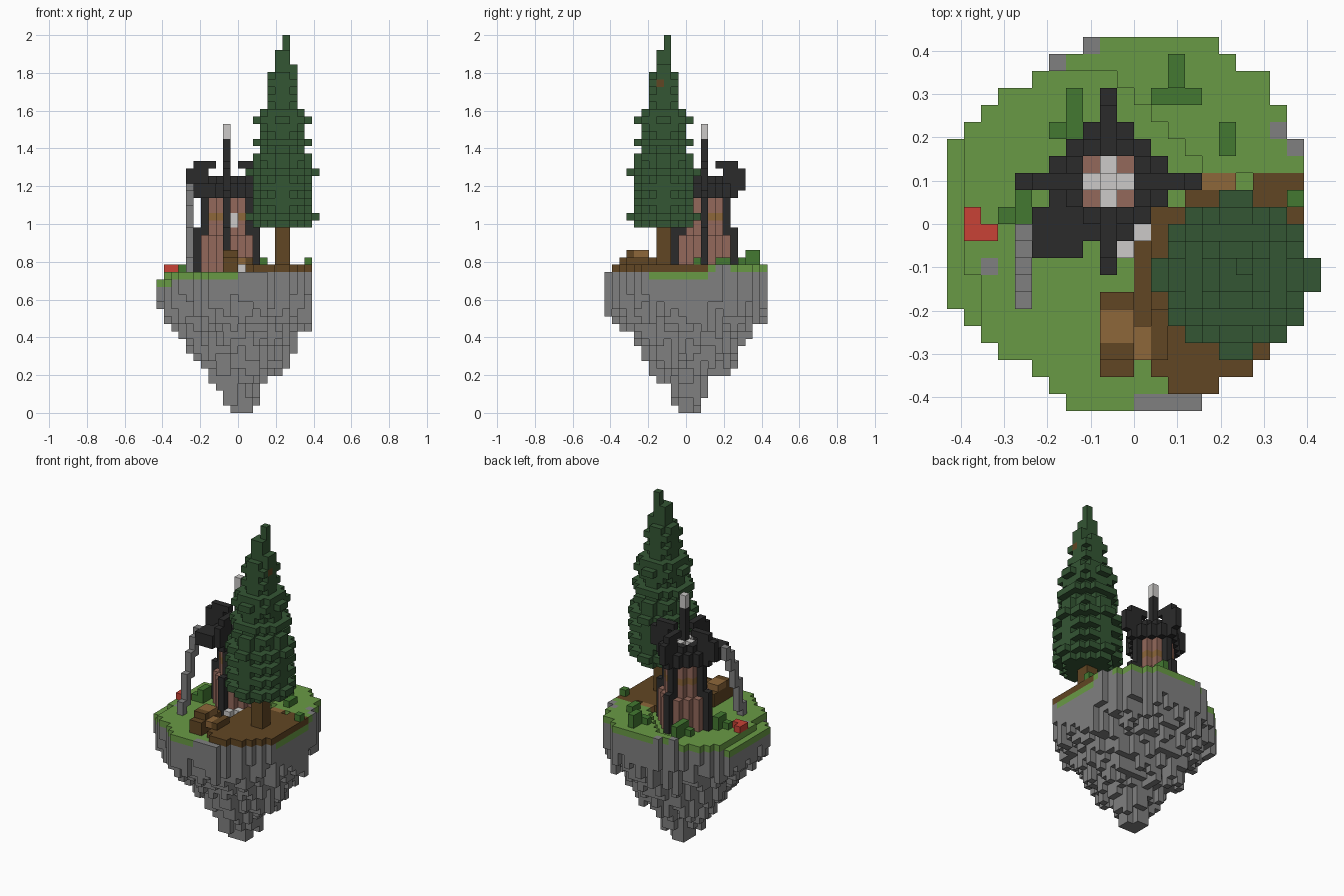
import bpy
import math
import random

cube = bpy.data.objects.get("Cube")
if cube:
    bpy.data.objects.remove(cube, do_unlink=True)

random.seed(4)
UNIT = 2 / 51  # edge of one block

PALETTE = {
    "rock_grey": "808080", "grass_green": "699A45", "bush_green": "437931",
    "pine_green": "345634", "soil_brown": "614623", "wood_tan": "8D673A",
    "clay_pink": "93685B", "charcoal": "2B2B2B", "pale_stone": "CCCAC8",
    "berry_red": "C84236",
}


def linear(pair):
    c = int(pair, 16) / 255
    return c / 12.92 if c <= 0.04045 else ((c + 0.055) / 1.055) ** 2.4


materials = {}
for label, code in PALETTE.items():
    mat = bpy.data.materials.new(label)
    mat.use_nodes = True
    rgba = [linear(code[k:k + 2]) for k in (0, 2, 4)] + [1]
    mat.diffuse_color = rgba
    mat.node_tree.nodes["Principled BSDF"].inputs["Base Color"].default_value = rgba
    materials[label] = mat

blocks = {}  # cell -> (part, colour)


def put(part, colour, x, y, z):
    blocks[(x, y, z)] = (part, colour)


def box(part, colour, xs, ys, zs):
    """Fill an inclusive range of cells."""
    for x in range(xs[0], xs[1] + 1):
        for y in range(ys[0], ys[1] + 1):
            for z in range(zs[0], zs[1] + 1):
                put(part, colour, x, y, z)


def disc(part, colour, cx, cy, radius, z, diagonal=99):
    """Fill one round layer, optionally trimmed towards a diamond."""
    for x in range(-12, 12):
        for y in range(-12, 12):
            dx, dy = abs(x + 0.5 - cx), abs(y + 0.5 - cy)
            if math.hypot(dx, dy) <= radius and dx + dy <= diagonal:
                put(part, colour, x, y, z)


# Floating island: rock cone with ragged underside, grass and soil on top
DEPTH = [0, 0, 1, 3, 4, 5, 6, 8, 10, 11, 12, 13]
WEST = [-4, -5, -6, -8, -9, -10] + [-11] * 10 + [-10, -9, -8, -6, -5, -3]
EAST = [4, 5, 7, 8, 9] + [10] * 11 + [9, 9, 8, 8, 6, 5]
SOIL_START = {2: 4, 1: 3, 0: 1, -1: 1, -2: 0, -3: 0, -4: 0, -5: 0, -6: 0,
              -7: 0, -8: 0, -9: 1, -10: 2}
BARE = {(-9, -3), (-3, 10), (-5, 9), (8, 5), (9, 4)} | {(x, -11) for x in range(4)}
for y in range(-11, 11):
    for x in range(WEST[y + 11], EAST[y + 11]):
        low = DEPTH[min(11, int(math.hypot(x + 0.2, y + 0.2) + 0.4))]
        low += random.choice((0, 1, 1, 2, 3, 3)) if low else 0
        top = 17 if x == -11 or (x == -10 and y < -3) else 18
        soil = y in SOIL_START and x >= SOIL_START[y]
        if y >= 9 and x >= -5 or (x + y >= 7 and y >= 3):
            top = 19
        box("island_rock", "rock_grey", (x, x), (y, y), (low, top - 1))
        if (x, y) in BARE or (soil and y < -5):
            put("island_rock", "rock_grey", x, y, top)
        else:
            put("island_grass", "grass_green", x, y, top)
        if soil and (x, y) != (6, 2):
            put("soil_mound", "soil_brown", x, y, 19 if x else 18)
box("soil_mound", "wood_tan", (4, 5), (2, 2), (19, 19))

# Fallen log with an arched root
box("log", "soil_brown", (-2, -1), (-9, -5), (19, 20))
box("log", "soil_brown", (-2, -1), (-8, -8), (21, 21))
box("log", "wood_tan", (-2, -1), (-7, -6), (21, 21))
box("root_arch", "wood_tan", (0, 0), (-8, -7), (20, 20))
box("root_arch", "soil_brown", (1, 1), (-8, -6), (20, 20))

# Conifer: round layers alternate with diamond ones for a scalloped surface,
# and a few wider tiers stick out
box("tree_trunk", "soil_brown", (5, 6), (-4, -3), (19, 25))
LAYERS = [4.35, 4.65, 4.35, 4.35, 4.1, 4.35, 4.35, 4.65, 4.1, 3.6, 3.2, 3.9,
          3.2, 3.2, 3.75, 3, 2.2, 2.2, 2.2, 2.2, 1.6]
TIERS = (1, 7, 11, 14)
for k, radius in enumerate(LAYERS):
    full = k % 2 or k in TIERS
    diagonal = 99 if full else max(2, math.floor(radius))
    disc("tree_foliage", "pine_green", 6, -3, radius, 25 + k, diagonal)
box("tree_foliage", "pine_green", (5, 7), (-4, -3), (46, 46))
box("tree_foliage", "pine_green", (5, 6), (-4, -3), (47, 48))
box("tree_foliage", "pine_green", (6, 6), (-3, -3), (49, 50))
put("tree_foliage", "soil_brown", 7, -4, 44)

# Tower body
TX, TY = -2, 2
for z in range(19, 31):
    colour = "wood_tan" if z == 26 else "clay_pink"
    disc("tower_body", colour, TX + 0.5, TY + 0.5, 3.2 if z < 24 else 2.3, z)
box("tower_window", "pale_stone", (-1, -1), (0, 0), (25, 26))

# Tower crown: stepped diamond around an open centre
for dx in range(-4, 5):
    for dy in range(-4, 5):
        if max(abs(dx), abs(dy)) > 1 and abs(dx) + abs(dy) <= 4:
            high = 30 if abs(dx) + abs(dy) == 4 else 31
            box("tower_crown", "charcoal", (TX + dx, TX + dx), (TY + dy, TY + dy), (29, high))

# Four buttresses with hooked tops: distance from the axis -> height range
RIBS = [(4, 19, 24), (3, 24, 33), (4, 29, 33), (5, 30, 32), (2, 33, 33)]
for sx, sy in ((1, 0), (-1, 0), (0, 1), (0, -1)):
    for reach, z0, z1 in RIBS:
        x, y = TX + sx * reach, TY + sy * reach
        box("tower_buttresses", "charcoal", (x, x), (y, y), (z0, z1))
box("tower_turret", "charcoal", (-6, -4), (-2, 0), (29, 30))

# Mast standing on a pale cross
box("mast_base", "pale_stone", (TX - 1, TX + 1), (TY, TY), (31, 31))
box("mast_base", "pale_stone", (TX, TX), (TY - 1, TY + 1), (31, 31))
box("mast", "charcoal", (TX, TX), (TY, TY), (32, 36))
box("mast", "pale_stone", (TX, TX), (TY, TY), (37, 38))

# Leaning stone prop
for y, z0, z1 in ((-5, 19, 20), (-4, 20, 24), (-3, 24, 27), (-2, 27, 29), (-1, 29, 30)):
    box("stone_prop", "rock_grey", (-7, -7), (y, y), (z0, z1))

# Bushes, berries and pebbles
for xs, ys, zs in (((-4, -4), (5, 7), (19, 20)), ((-5, -5), (5, 5), (19, 19)),
                   ((2, 2), (8, 9), (20, 21)), ((1, 3), (7, 7), (20, 20)),
                   ((5, 5), (4, 5), (20, 20)), ((-7, -7), (0, 1), (19, 20)),
                   ((-8, -8), (0, 0), (19, 19)), ((9, 9), (1, 1), (20, 20))):
    box("bushes", "bush_green", xs, ys, zs)
box("berries", "berry_red", (-10, -10), (-1, 0), (19, 19))
put("berries", "berry_red", -9, -1, 19)
put("pebbles", "pale_stone", 0, -1, 19)
put("pebbles", "pale_stone", -1, -2, 19)

# Turn the cells of each part into a mesh of its exposed faces
SIDES = []
for axis in range(3):
    for step in (0, 1):
        ring = [(0, 0), (1, 0), (1, 1), (0, 1)]
        corners = []
        for a, b in (ring if step else ring[::-1]):
            c = [0, 0, 0]
            c[axis], c[(axis + 1) % 3], c[(axis + 2) % 3] = step, a, b
            corners.append(c)
        normal = [0, 0, 0]
        normal[axis] = 1 if step else -1
        SIDES.append((normal, corners))

parts = {}
for cell, (part, colour) in blocks.items():
    parts.setdefault(part, []).append((cell, colour))

for part, cells in parts.items():
    verts, faces, slots = {}, [], []
    colours = sorted({colour for _, colour in cells})
    for cell, colour in cells:
        for normal, corners in SIDES:
            if tuple(p + n for p, n in zip(cell, normal)) in blocks:
                continue
            points = [tuple(p + c for p, c in zip(cell, corner)) for corner in corners]
            faces.append([verts.setdefault(p, len(verts)) for p in points])
            slots.append(colours.index(colour))
    mesh = bpy.data.meshes.new(part)
    mesh.from_pydata([[c * UNIT for c in p] for p in verts], [], faces)
    for colour in colours:
        mesh.materials.append(materials[colour])
    for poly, slot in zip(mesh.polygons, slots):
        poly.material_index = slot
    bpy.context.collection.objects.link(bpy.data.objects.new(part, mesh))
